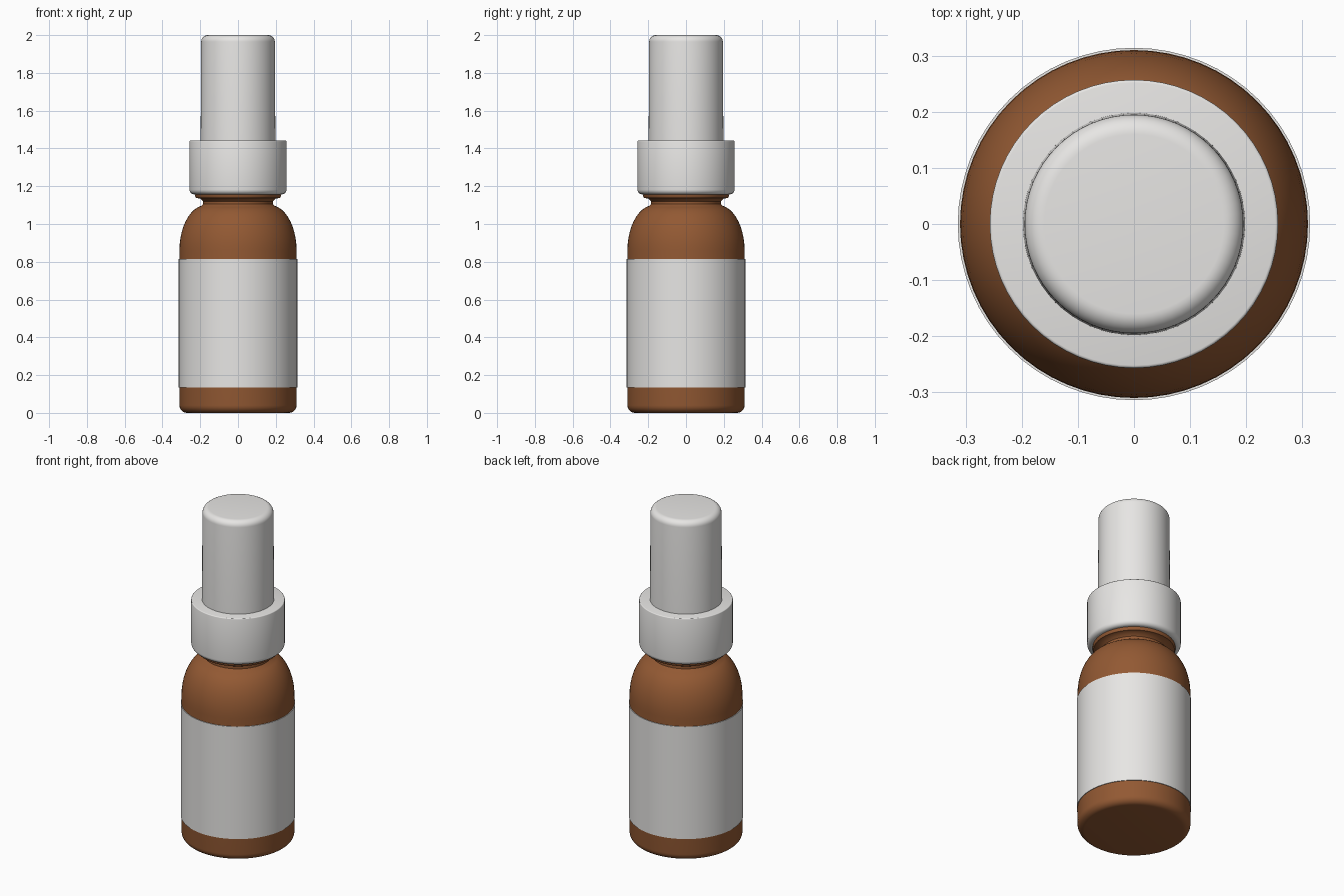
import bpy, bmesh, math

cube = bpy.data.objects.get("Cube")
if cube:
    bpy.data.objects.remove(cube, do_unlink=True)

SIDES = 64


def material(name, colour):
    m = bpy.data.materials.new(name)
    m.use_nodes = True
    m.diffuse_color = (*colour, 1)
    bsdf = next(n for n in m.node_tree.nodes if n.type == 'BSDF_PRINCIPLED')
    bsdf.inputs["Base Color"].default_value = (*colour, 1)
    bsdf.inputs["Roughness"].default_value = 0.5
    return m


def arc(r, z, radius, start, end, steps=6, height=None):
    """Profile points along a fillet centred on (r, z), angles in degrees."""
    height = height or radius
    angles = [math.radians(start + (end - start) * i / steps) for i in range(steps + 1)]
    return [(r + radius * math.cos(a), z + height * math.sin(a)) for a in angles]


def lathe(name, profile, mat):
    """Spin an (r, z) profile, listed from bottom to top, around the z axis."""
    bm = bmesh.new()
    rings = []
    for r, z in profile:
        rings.append([bm.verts.new((r * math.cos(math.tau * i / SIDES),
                                    r * math.sin(math.tau * i / SIDES), z))
                      for i in range(SIDES)])
    for low, high in zip(rings, rings[1:]):
        for i in range(SIDES):
            j = (i + 1) % SIDES
            bm.faces.new((low[i], low[j], high[j], high[i]))
    bm.faces.new(rings[0][::-1])
    bm.faces.new(rings[-1])
    mesh = bpy.data.meshes.new(name)
    bm.to_mesh(mesh)
    bm.free()
    mesh.materials.append(mat)
    ob = bpy.data.objects.new(name, mesh)
    bpy.context.collection.objects.link(ob)
    bpy.ops.object.select_all(action='DESELECT')
    ob.select_set(True)
    bpy.context.view_layer.objects.active = ob
    bpy.ops.object.shade_smooth_by_angle(angle=math.radians(35))
    return ob


amber = material("amber_brown", (0.29, 0.10, 0.033))
white = material("off_white", (0.80, 0.79, 0.775))

# Bottle: rounded base, straight wall, domed shoulder, short neck and flared lip
bottle = arc(0.27, 0.04, 0.04, -90, 0)
bottle += arc(0.17, 0.86, 0.14, 0, 80, 10, 0.24)
bottle += [(0.185, 1.105), (0.185, 1.12), (0.2, 1.134), (0.222, 1.138),
           (0.227, 1.146), (0.227, 1.18)]
lathe("bottle", bottle, amber)

# Label wrapped around the bottle
lathe("label", [(0.309, 0.135), (0.314, 0.135), (0.314, 0.815), (0.309, 0.815)], white)

# Collar with a rounded lower edge
collar = arc(0.232, 1.182, 0.025, -90, 0) + arc(0.252, 1.437, 0.005, 0, 90, 3)
lathe("collar", collar, white)

# Tall cap with a rounded top
cap = [(0.198, 1.43)] + arc(0.16, 1.965, 0.035, 0, 90, 8)
lathe("cap", cap, white)
